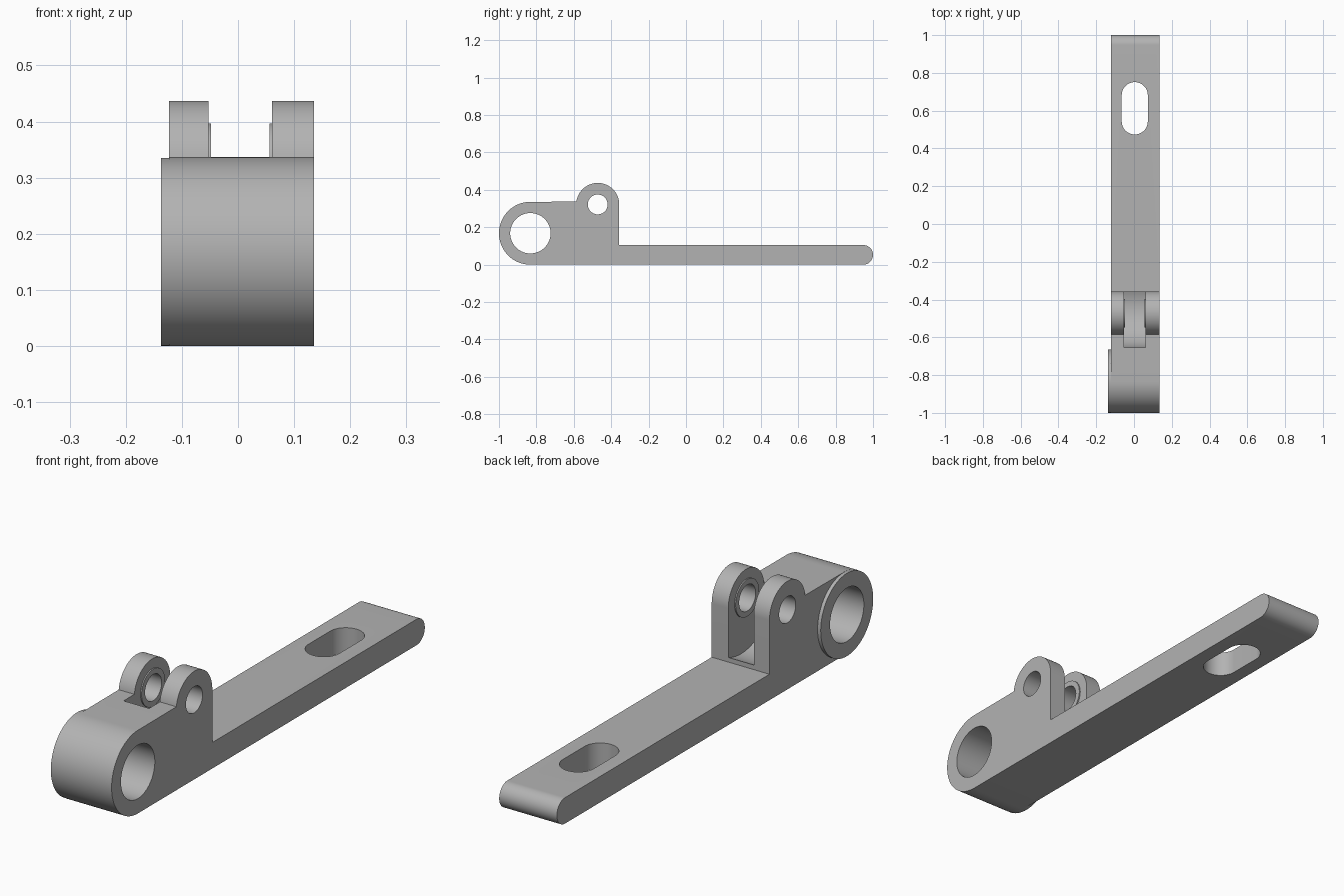
import bpy, bmesh, math

cube = bpy.data.objects.get("Cube")
if cube:
    bpy.data.objects.remove(cube)

# Single grey for the whole casting
grey = bpy.data.materials.new("plain grey")
grey.use_nodes = True
colour = (0.45, 0.45, 0.45, 1)
grey.diffuse_color = colour
grey.node_tree.nodes["Principled BSDF"].inputs["Base Color"].default_value = colour

X_RIGHT, X_LEFT = -0.123, 0.135
BARREL = (-0.832, 0.168)   # y, z of the big bore
PIN = (-0.472, 0.322)      # y, z of the lug holes


def arc(centre, radius, start, end, steps=48):
    angles = [math.radians(start + (end - start) * i / steps) for i in range(steps + 1)]
    return [(centre[0] + radius * math.cos(a), centre[1] + radius * math.sin(a)) for a in angles]


def prism(name, outline, low, high, axis="X"):
    """Extrude a (y, z) outline along x, or an (x, y) outline along z."""
    place = (lambda p, d: (d, p[0], p[1])) if axis == "X" else (lambda p, d: (p[0], p[1], d))
    bm = bmesh.new()
    face = bm.faces.new([bm.verts.new(place(p, low)) for p in outline])
    top = bmesh.ops.extrude_face_region(bm, geom=[face])["geom"]
    shift = (high - low, 0, 0) if axis == "X" else (0, 0, high - low)
    bmesh.ops.translate(bm, vec=shift, verts=[v for v in top if isinstance(v, bmesh.types.BMVert)])
    bmesh.ops.recalc_face_normals(bm, faces=bm.faces)
    mesh = bpy.data.meshes.new(name)
    bm.to_mesh(mesh)
    bm.free()
    mesh.materials.append(grey)
    obj = bpy.data.objects.new(name, mesh)
    bpy.context.collection.objects.link(obj)
    return obj


def disc(name, centre, radius, low, high):
    return prism(name, arc(centre, radius, 0, 360, 80)[:-1], low, high)


def combine(target, tool, operation):
    mod = target.modifiers.new(operation.lower(), "BOOLEAN")
    mod.operation, mod.object, mod.solver = operation, tool, "EXACT"
    bpy.context.view_layer.objects.active = target
    bpy.ops.object.modifier_apply(modifier=mod.name)
    bpy.data.objects.remove(tool)


# Side outline: barrel, lugs, flat arm with a rounded tip
outline = (arc(BARREL, 0.168, 270, 90) + arc(PIN, 0.115, 172.5, 0)
           + [(-0.357, 0.105)] + arc((0.9475, 0.0525), 0.0525, 90, -90, 32))
lever = prism("lever_arm", outline, X_RIGHT, X_LEFT)

# Round clearance pocket that splits the lugs
combine(lever, disc("pocket_cutter", (-0.44, 0.322), 0.215, -0.053, 0.061), "DIFFERENCE")

# Thin raised pads inside the lugs, and the raised barrel face
combine(lever, disc("right_pad", PIN, 0.075, -0.07, -0.048), "UNION")
combine(lever, disc("left_pad", PIN, 0.075, 0.056, 0.08), "UNION")
combine(lever, disc("barrel_face", BARREL, 0.1675, -0.137, -0.1), "UNION")

# Bores and the slot through the arm
combine(lever, disc("barrel_bore", BARREL, 0.108, -0.3, 0.3), "DIFFERENCE")
combine(lever, disc("pin_bore", PIN, 0.053, -0.3, 0.3), "DIFFERENCE")
slot = arc((0.004, 0.682), 0.069, 0, 180, 32) + arc((0.004, 0.543), 0.069, 180, 360, 32)
combine(lever, prism("slot_cutter", slot, -0.1, 0.3, "Z"), "DIFFERENCE")

# Smooth curves, sharp edges
bpy.ops.object.select_all(action="DESELECT")
lever.select_set(True)
bpy.context.view_layer.objects.active = lever
bpy.ops.object.shade_smooth_by_angle(angle=math.radians(30))
